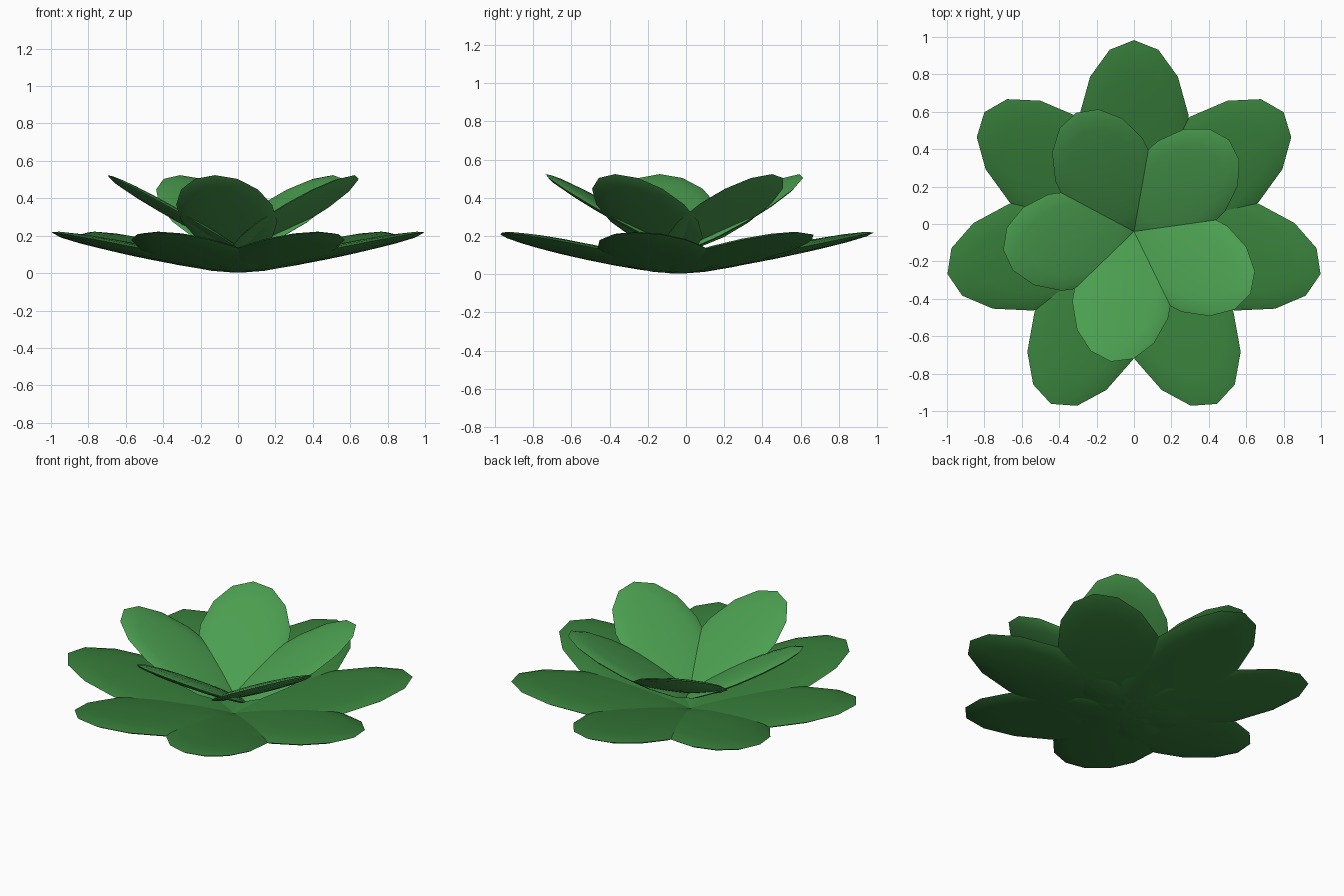
import bpy
from math import radians, cos, pi
from mathutils import Matrix

if "Cube" in bpy.data.objects:
    bpy.data.objects.remove(bpy.data.objects["Cube"])


def material(name, color):
    m = bpy.data.materials.new(name)
    m.diffuse_color = (*color, 1)
    m.use_nodes = True
    m.node_tree.nodes["Principled BSDF"].inputs["Base Color"].default_value = m.diffuse_color
    return m


outer_green = material("outer_green", (0.038, 0.205, 0.042))
inner_green = material("inner_green", (0.07, 0.345, 0.08))
CENTRE_Y = -0.04


def leaf_ring(name, count, start, reach, mid, half_width, half_thick, tilt, z_mid, mat):
    """Ring of flattened 14-sided ellipsoid leaves; reach is half the leaf's plan length."""
    half_len = reach / cos(tilt)
    for i in range(count):
        bpy.ops.mesh.primitive_uv_sphere_add(segments=14, ring_count=8, radius=1)
        leaf = bpy.context.object
        leaf.name = f"{name}_{i + 1}"
        shape = Matrix.Diagonal((half_len, half_width, half_thick, 1))
        # a corner of the 14-sided outline must sit on the leaf tip
        if not any(abs(v.co.x - 1) < 1e-4 for v in leaf.data.vertices):
            shape = shape @ Matrix.Rotation(pi / 2, 4, 'Z')
        lean = Matrix.Rotation(-tilt, 4, 'Y')
        turn = Matrix.Rotation(start + i * 2 * pi / count, 4, 'Z')
        leaf.data.transform(Matrix.Translation((0, CENTRE_Y, 0)) @ turn
                            @ Matrix.Translation((mid, 0, z_mid)) @ lean @ shape)
        leaf.data.materials.append(mat)
        # smooth faces with a crisp rim
        bpy.ops.object.shade_smooth_by_angle(angle=radians(30))


# Low outer leaves, then the steeper inner leaves above them
leaf_ring("outer_leaf", 7, radians(90), 0.52, 0.503, 0.30, 0.032, radians(11.5), 0.112, outer_green)
leaf_ring("inner_leaf", 5, radians(-100), 0.36, 0.346, 0.267, 0.026, radians(29.5), 0.32, inner_green)
